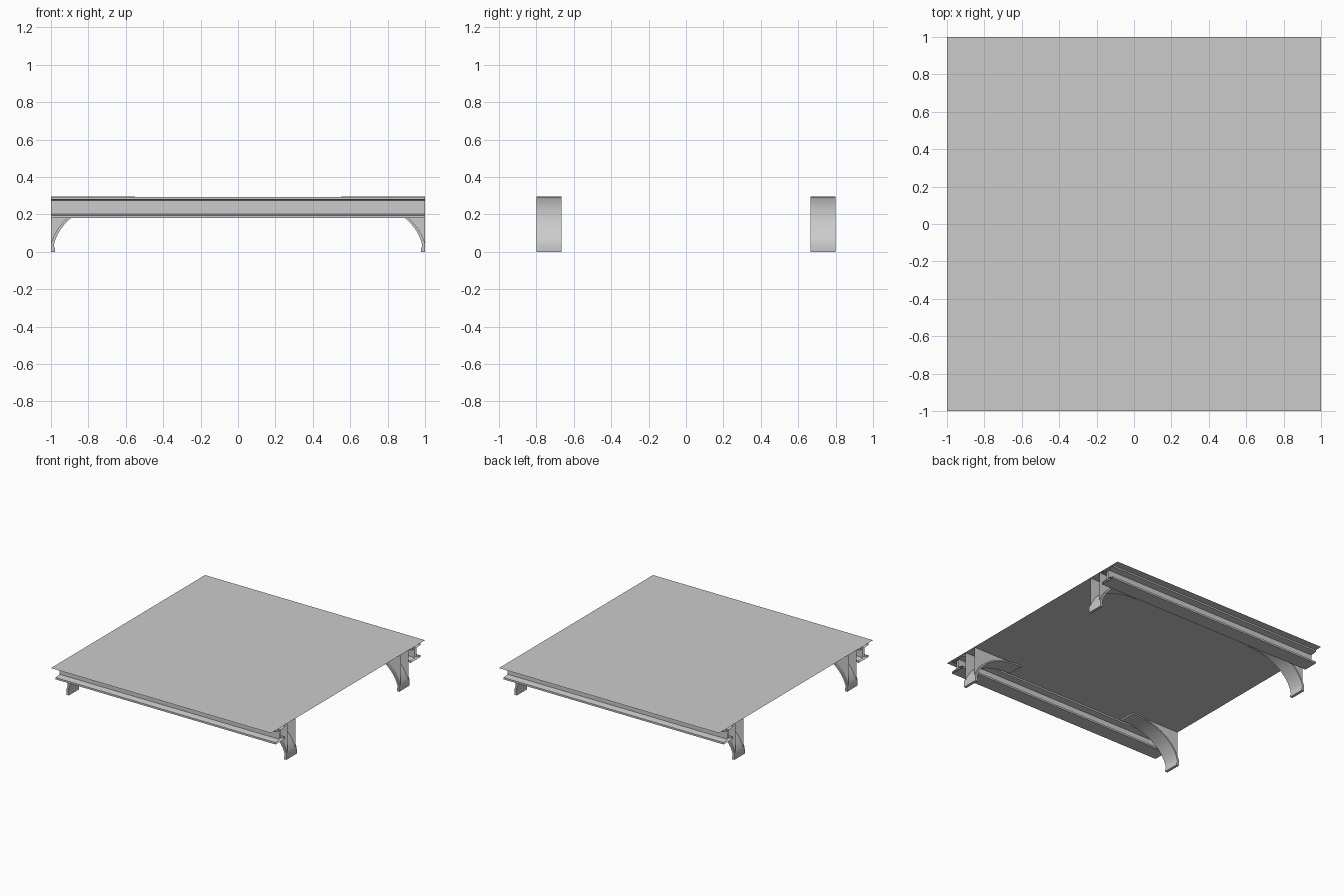
import bpy
from mathutils.geometry import interpolate_bezier
from mathutils import Vector

if "Cube" in bpy.data.objects:
    bpy.data.objects.remove(bpy.data.objects["Cube"])

TOP = 0.296


def make(name, verts, faces, smooth=False):
    me = bpy.data.meshes.new(name)
    me.from_pydata(verts, [], faces)
    me.update()
    ob = bpy.data.objects.new(name, me)
    bpy.context.collection.objects.link(ob)
    if smooth:
        bpy.context.view_layer.objects.active = ob
        ob.select_set(True)
        bpy.ops.object.shade_smooth_by_angle(angle=0.6)
        ob.select_set(False)
    return ob


# deck: a single thin sheet
make("deck", [(-1, -1, TOP), (1, -1, TOP), (1, 1, TOP), (-1, 1, TOP)], [(0, 1, 2, 3)])


# I-beams along x, open at the ends
def beam(name, yc):
    h, w, lo, hi = 0.062, 0.010, 0.18, TOP - 0.002
    half = [(h, lo), (h, lo + 0.015), (w, lo + 0.022),
            (w, hi - 0.020), (h, hi - 0.013), (h, hi)]
    prof = half + [(-y, z) for y, z in reversed(half)]
    n = len(prof)
    verts = [(x, yc + y, z) for x in (-1, 1) for y, z in prof]
    faces = [(i, (i + 1) % n, n + (i + 1) % n, n + i) for i in range(n)]
    make(name, verts, faces)


# arch curve of a leg: (inset from the outer end, height)
curve = [(p.x, p.y) for p in interpolate_bezier(
    Vector((0.018, 0.05)), Vector((0.055, 0.17)),
    Vector((0.19, 0.285)), Vector((0.45, TOP - 0.012)), 20)]
back = [(p.x, p.y) for p in interpolate_bezier(
    Vector((0.001, 0.05)), Vector((0.045, 0.18)),
    Vector((0.18, 0.293)), Vector((0.45, TOP - 0.001)), 20)]


def leg(name, sx, sy):
    def at(u, y, z):
        return (sx * (1 - u), sy * y, z)

    # curved flange with its foot, a closed strip
    inner = [(0.022, 0.0), (0.022, 0.015), (0.016, 0.03)] + curve
    outer = [(0.0, 0.0), (0.0, 0.015), (0.0, 0.03)] + back
    ring = inner + outer[::-1]
    n = len(ring)
    verts = [at(u, y, z) for y in (0.665, 0.80) for u, z in ring]
    faces = [(i, (i + 1) % n, n + (i + 1) % n, n + i) for i in range(n)]
    m = len(inner)
    for o in (0, n):
        faces += [(o + i, o + i + 1, o + n - 2 - i, o + n - 1 - i) for i in range(m - 1)]
    make(name + "_flange", verts, faces, True)

    # two side plates between the flange and the open outer end
    for k, y in enumerate((0.68, 0.785)):
        c = len(back)
        verts = [at(u, y, z) for u, z in back] + [at(0, y, z) for u, z in back]
        make(f"{name}_side_plate_{k}", verts,
             [(i, i + 1, c + i + 1, c + i) for i in range(c - 1)]
             + [])


for sy, side in ((-1, "front"), (1, "back")):
    beam(side + "_beam", sy * 0.878)
    for sx, end in ((-1, "left"), (1, "right")):
        leg(f"{side}_{end}_leg", sx, sy)
